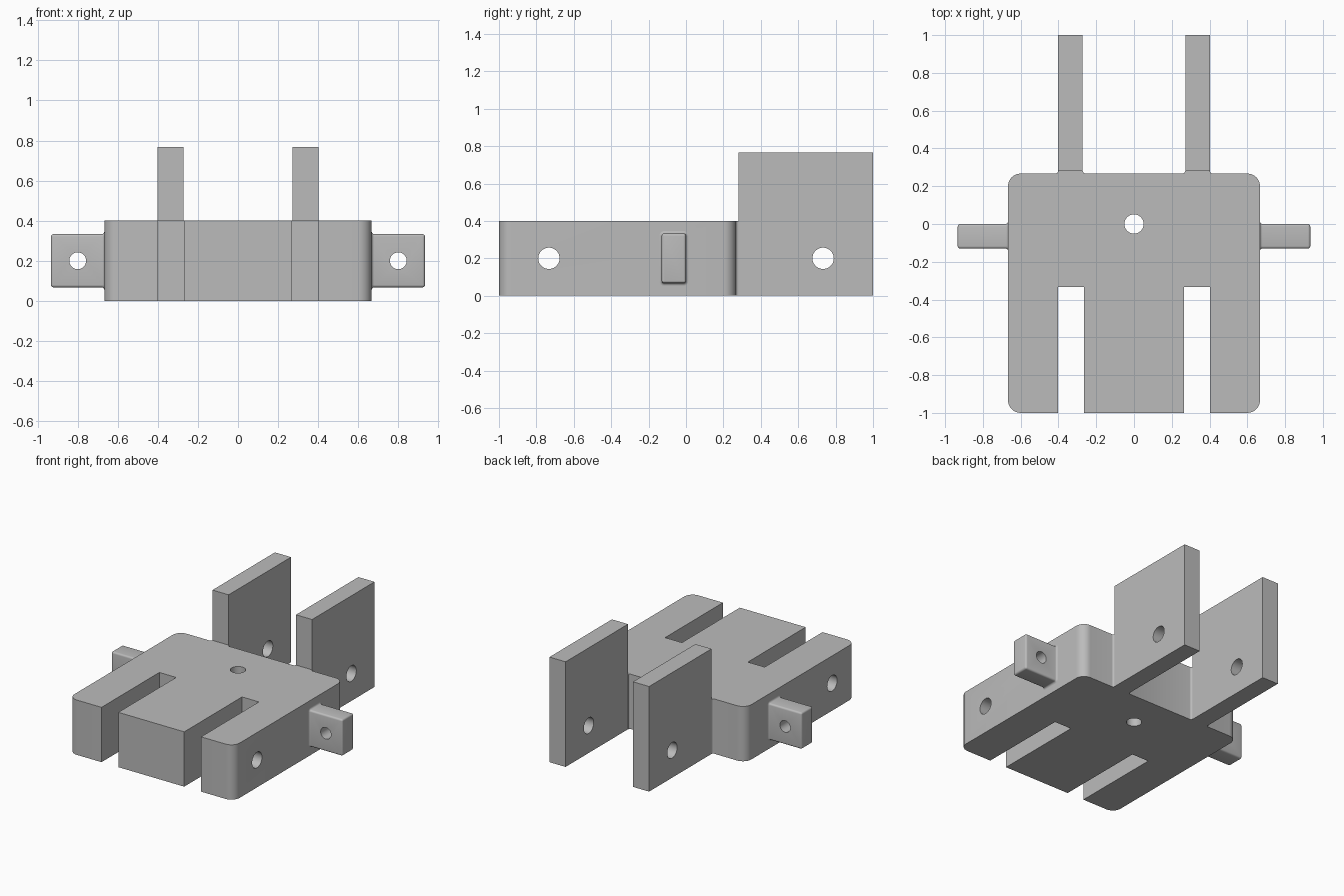
import bpy, bmesh, math
from mathutils import Matrix

if "Cube" in bpy.data.objects:
    bpy.data.objects.remove(bpy.data.objects["Cube"])

grey = bpy.data.materials.new("plain grey")
grey.diffuse_color = (0.5, 0.5, 0.5, 1)
grey.use_nodes = True
grey.node_tree.nodes["Principled BSDF"].inputs["Base Color"].default_value = grey.diffuse_color


def finish(name, bm):
    bmesh.ops.remove_doubles(bm, verts=bm.verts, dist=1e-5)
    bmesh.ops.recalc_face_normals(bm, faces=bm.faces)
    me = bpy.data.meshes.new(name)
    bm.to_mesh(me)
    bm.free()
    me.materials.append(grey)
    ob = bpy.data.objects.new(name, me)
    bpy.context.collection.objects.link(ob)
    return ob


def loft(name, rings):
    """Skin a list of closed rings and cap both ends."""
    bm = bmesh.new()
    vs = [[bm.verts.new(p) for p in r] for r in rings]
    n = len(vs[0])
    for a, b in zip(vs, vs[1:]):
        for i in range(n):
            j = (i + 1) % n
            bm.faces.new((a[i], a[j], b[j], b[i]))
    bm.faces.new(vs[0])
    bm.faces.new(vs[-1])
    return finish(name, bm)


def arc(cx, cy, r, a0, a1, n=8):
    return [(cx + r * math.cos(math.radians(a0 + (a1 - a0) * i / n)),
             cy + r * math.sin(math.radians(a0 + (a1 - a0) * i / n))) for i in range(n + 1)]


def drill(ob, centre, r, length, axis):
    """Cut a round hole along an axis."""
    rot = {'X': Matrix.Rotation(math.pi / 2, 4, 'Y'),
           'Y': Matrix.Rotation(math.pi / 2, 4, 'X'), 'Z': Matrix()}[axis]
    bm = bmesh.new()
    bmesh.ops.create_cone(bm, cap_ends=True, segments=48, radius1=r, radius2=r, depth=length,
                          matrix=Matrix.Translation(centre) @ rot)
    cutter = finish("hole_cutter", bm)
    cutter.hide_render = True
    m = ob.modifiers.new("hole", 'BOOLEAN')
    m.operation, m.solver, m.object = 'DIFFERENCE', 'EXACT', cutter
    bpy.context.view_layer.objects.active = ob
    bpy.ops.object.modifier_apply(modifier=m.name)
    bpy.data.objects.remove(cutter)


parts = []

# Body: slotted block with rounded corners and short flared necks at the back
half = [(.266, -1), (.266, -.333), (.402, -.333), (.402, -1)]
half += arc(.6, -.933, .067, -90, 0) + arc(.6, .2, .067, 0, 90)
half += arc(.415, .28, .013, 270, 180, 4) + arc(.257, .28, .013, 0, -90, 4)
outline = half + [(-x, y) for x, y in reversed(half)]
body = loft("body", [[(x, y, z) for x, y in outline] for z in (0, .4)])
drill(body, (0, -.733, .2), .057, 3, 'X')
drill(body, (0, 0, .2), .051, 2, 'Z')
parts.append(body)

# Side lug stations: (x, outward offset) with flared root and rounded end
r = .013
stations = [(.655, r)]
stations += [(.667 + r - r * math.cos(t), r - r * math.sin(t))
             for t in (math.pi / 8 * i for i in range(5))]
stations += [(.9333 - r + r * math.sin(t), -r + r * math.cos(t))
             for t in (math.pi / 8 * i for i in range(5))]


def lug_ring(side, x, off):
    cr = max(r + off, .001)
    y0, y1, z0, z1 = -.13 - off, off, .067 - off, .333 + off
    pts = (arc(y1 - cr, z1 - cr, cr, 0, 90, 4) + arc(y0 + cr, z1 - cr, cr, 90, 180, 4)
           + arc(y0 + cr, z0 + cr, cr, 180, 270, 4) + arc(y1 - cr, z0 + cr, cr, 270, 360, 4))
    return [(side * x, y, z) for y, z in pts]


for side, label in ((-1, "left"), (1, "right")):
    lug = loft(label + "_side_lug", [lug_ring(side, x, o) for x, o in stations])
    drill(lug, (side * .8, -.065, .2), .042, 1, 'Y')
    parts.append(lug)

    # Tall rear plate
    rect = [(.272, .28), (.402, .28), (.402, 1), (.272, 1)]
    plate = loft(label + "_rear_plate", [[(side * x, y, z) for x, y in rect] for z in (0, .767)])
    drill(plate, (side * .336, .733, .2), .057, .5, 'X')
    parts.append(plate)

# Smooth the curved surfaces, keep hard edges
for ob in parts:
    bpy.ops.object.select_all(action='DESELECT')
    ob.select_set(True)
    bpy.context.view_layer.objects.active = ob
    bpy.ops.object.shade_smooth_by_angle(angle=math.radians(30))
